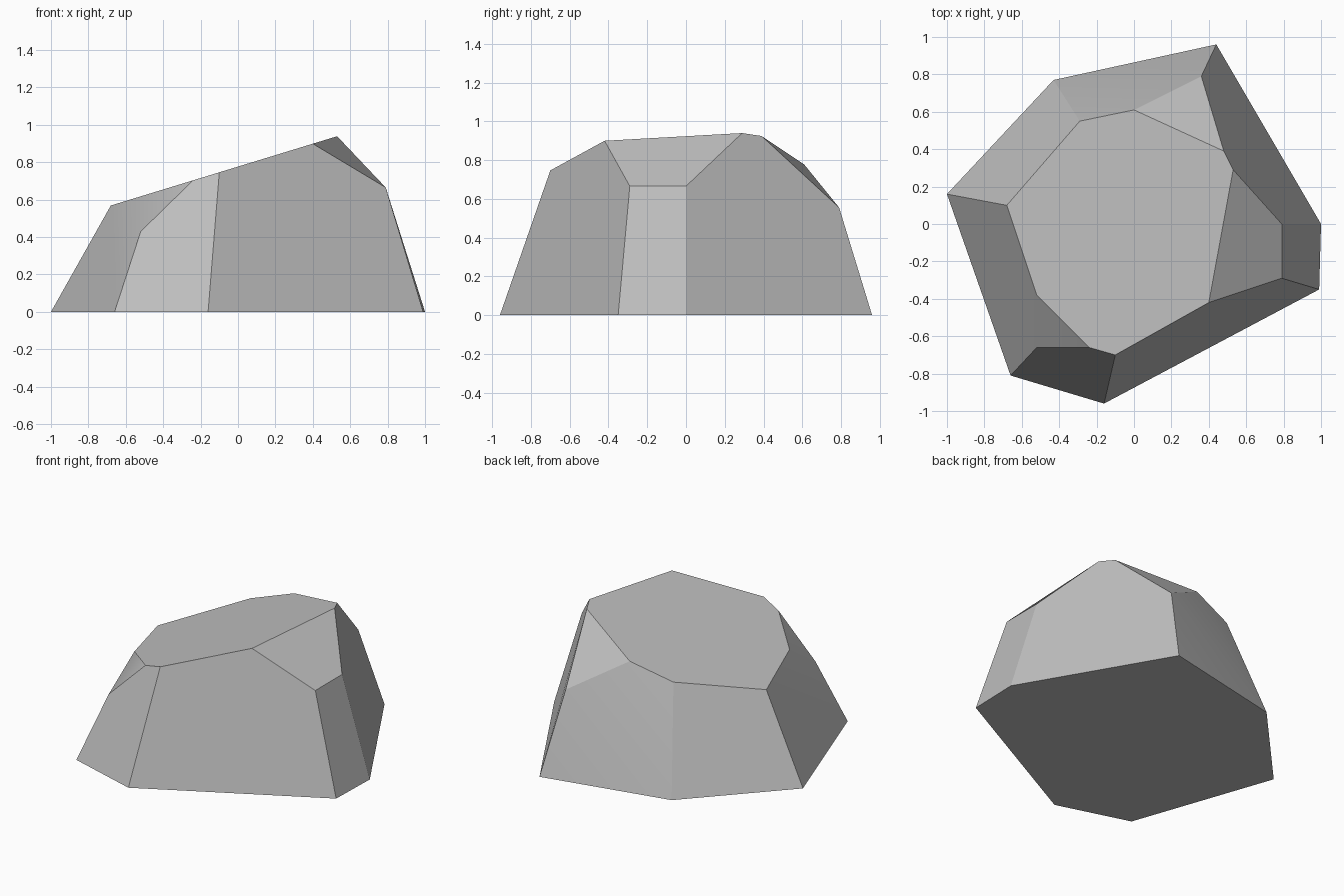
import bpy
import math

default_cube = bpy.data.objects.get("Cube")
if default_cube:
    bpy.data.objects.remove(default_cube, do_unlink=True)


def crown_height(x):
    """Height of the sloping flat top at a given x."""
    return 0.777 + 0.306 * x


# Footprint of the boulder, counter-clockwise from the front corner
footprint = [(-.16, -.96), (.99, -.35), (1, 0), (.44, .96),
             (-.43, .77), (-1, .16), (-.66, -.81)]

# Shoulder corners between the footprint and the top
shoulders = [(.79, -.29, .665), (.79, 0, .665), (.36, .79, .555), (-.52, -.66, .43)]

# Outline of the sloping top, counter-clockwise from the front corner
crown = [(-.10, -.70), (.40, -.42), (.53, .29), (.48, .39), (0, .61),
         (-.29, .55), (-.68, .10), (-.52, -.38), (-.24, -.66)]

# Label every corner: b = base, m = middle shoulder, t = top
corners = {f"b{i}": (x, y, 0) for i, (x, y) in enumerate(footprint)}
corners.update({f"m{i}": point for i, point in enumerate(shoulders)})
corners.update({f"t{i}": (x, y, crown_height(x)) for i, (x, y) in enumerate(crown)})
order = list(corners)

# Chiselled facets joining the labelled corners
facets = {
    "front": "b0 b1 m0 t1 t0",
    "left side": "b1 b2 m1 m0",
    "left shoulder": "m0 m1 t2 t1",
    "back left": "b2 b3 m2 t3 t2 m1",
    "back chip": "m2 t4 t3",
    "back lower": "b3 b4 m2",
    "back middle": "b4 t4 m2",
    "back upper": "b4 t5 t4",
    "back right": "b4 b5 t6 t5",
    "right side": "b5 b6 m3 t7 t6",
    "right chip": "m3 t8 t7",
    "front right": "b6 b0 t0 t8 m3",
    "top": " ".join(f"t{i}" for i in range(len(crown))),
    "underside": " ".join(f"b{i}" for i in reversed(range(len(footprint)))),
}
faces = [[order.index(label) for label in text.split()] for text in facets.values()]

mesh = bpy.data.meshes.new("boulder")
mesh.from_pydata(list(corners.values()), [], faces)
mesh.update()
boulder = bpy.data.objects.new("boulder", mesh)
bpy.context.collection.objects.link(boulder)

# Plain grey stone
grey = (0.52, 0.52, 0.52, 1)
stone = bpy.data.materials.new("grey stone")
stone.use_nodes = True
stone.diffuse_color = grey
for node in stone.node_tree.nodes:
    if node.type == 'BSDF_PRINCIPLED':
        node.inputs["Base Color"].default_value = grey
mesh.materials.append(stone)

# Soften only the shallow creases
bpy.ops.object.select_all(action='DESELECT')
boulder.select_set(True)
bpy.context.view_layer.objects.active = boulder
bpy.ops.object.shade_smooth_by_angle(angle=math.radians(25))
